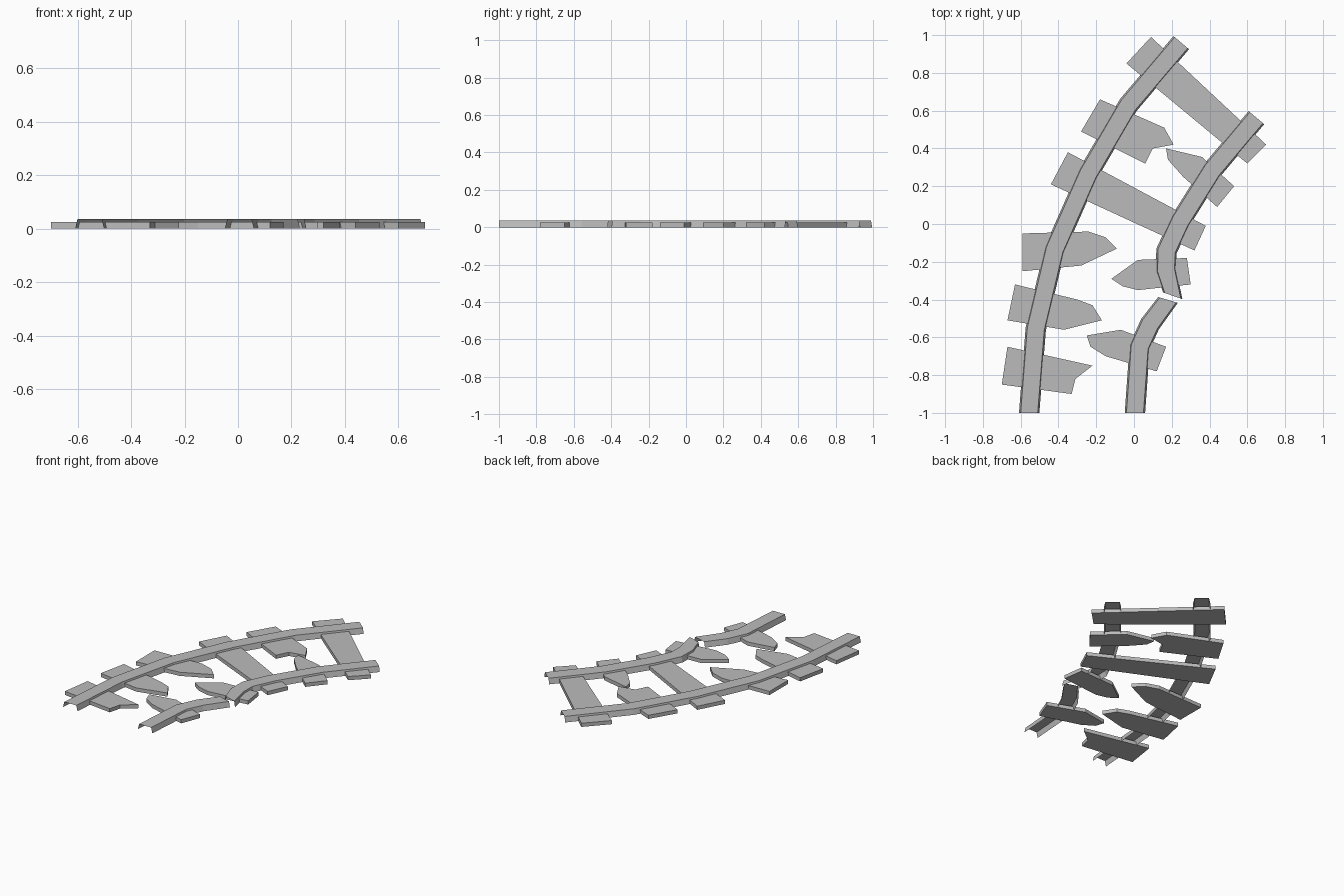
import bpy
import bmesh
from mathutils import Vector

TIE_HEIGHT = 0.025
RAIL_HEIGHT = 0.037
RAIL_TOP_HALF = 0.045
RAIL_BASE_HALF = 0.054

cube = bpy.data.objects.get("Cube")
if cube:
    bpy.data.objects.remove(cube, do_unlink=True)

# Single plain grey
grey = bpy.data.materials.new("plain_grey")
grey.use_nodes = True
colour = (0.5, 0.5, 0.5, 1)
grey.diffuse_color = colour
grey.node_tree.nodes["Principled BSDF"].inputs["Base Color"].default_value = colour


def add_object(name, bm):
    mesh = bpy.data.meshes.new(name)
    bm.to_mesh(mesh)
    bm.free()
    mesh.materials.append(grey)
    obj = bpy.data.objects.new(name, mesh)
    bpy.context.scene.collection.objects.link(obj)
    return obj


def add_tie(name, outline):
    """Flat plank extruded upward from its plan outline."""
    bm = bmesh.new()
    base = bm.faces.new([bm.verts.new((x, y, 0)) for x, y in outline])
    result = bmesh.ops.extrude_face_region(bm, geom=[base], use_keep_orig=True)
    top = [g for g in result["geom"] if isinstance(g, bmesh.types.BMVert)]
    bmesh.ops.translate(bm, verts=top, vec=(0, 0, TIE_HEIGHT))
    bmesh.ops.recalc_face_normals(bm, faces=bm.faces[:])
    return add_object(name, bm)


def add_rail(name, path, start_cut=None, end_cut=None):
    """Open channel with sloped sides, mitred along a plan path."""
    points = [Vector(p) for p in path]
    steps = [(b - a).normalized() for a, b in zip(points, points[1:])]
    profile = [(-RAIL_BASE_HALF, 0), (-RAIL_TOP_HALF, RAIL_HEIGHT),
               (RAIL_TOP_HALF, RAIL_HEIGHT), (RAIL_BASE_HALF, 0)]
    bm = bmesh.new()
    rings = []
    last = len(points) - 1
    for i, point in enumerate(points):
        before, after = steps[max(i - 1, 0)], steps[min(i, last - 1)]
        along = (before + after).normalized()
        across = Vector((along.y, -along.x)) / along.dot(after)
        if i == 0 and start_cut:
            across = Vector(start_cut).normalized()
        if i == last and end_cut:
            across = Vector(end_cut).normalized()
        ring = []
        for offset, height in profile:
            spot = point + across * offset
            ring.append(bm.verts.new((spot.x, spot.y, height)))
        rings.append(ring)
    for near, far in zip(rings, rings[1:]):
        for k in range(len(profile) - 1):
            bm.faces.new((near[k], near[k + 1], far[k + 1], far[k]))
    return add_object(name, bm)


# Rails: one whole, one snapped in two
square = (1, 0)
add_rail("long_rail",
         [(-.555, -1), (-.52, -.555), (-.42, -.135), (-.243, .265),
          (-.03, .63), (.25, .96)], start_cut=square)
add_rail("broken_rail_front",
         [(.005, -1), (.03, -.65), (.085, -.53), (.18, -.402)],
         start_cut=square, end_cut=(1, -.3))
add_rail("broken_rail_back",
         [(.205, -.38), (.17, -.247), (.172, -.143), (.246, .016),
          (.415, .286), (.648, .563)], start_cut=(1, -.35))

# Whole ties
add_tie("whole_tie_back", [(-.04, .85), (.09, .99), (.7, .42), (.6, .32)])
add_tie("whole_tie_middle", [(-.44, .21), (-.35, .38), (.38, -.01), (.32, -.14)])

# Splintered ties under the long rail
add_tie("splintered_tie_long_rail_back",
        [(-.28, .49), (-.18, .66), (.16, .51), (.21, .42), (.1, .4), (.06, .32)])
add_tie("splintered_tie_long_rail_middle",
        [(-.59, -.05), (-.59, -.25), (-.28, -.22), (-.09, -.13),
         (-.15, -.07), (-.24, -.04)])
add_tie("splintered_tie_long_rail_front",
        [(-.63, -.32), (-.67, -.51), (-.37, -.56), (-.17, -.51),
         (-.22, -.43), (-.3, -.4)])
add_tie("splintered_tie_long_rail_end",
        [(-.67, -.65), (-.7, -.85), (-.33, -.9), (-.31, -.82), (-.22, -.75)])

# Splintered ties under the broken rail
add_tie("splintered_tie_broken_rail_back",
        [(.17, .4), (.36, .355), (.53, .2), (.44, .09), (.26, .25), (.18, .34)])
add_tie("splintered_tie_broken_rail_middle",
        [(-.12, -.29), (.02, -.19), (.28, -.18), (.3, -.32), (.02, -.35),
         (-.06, -.33)])
add_tie("splintered_tie_broken_rail_front",
        [(-.25, -.59), (-.07, -.56), (.17, -.65), (.12, -.78), (-.15, -.7),
         (-.23, -.65)])
